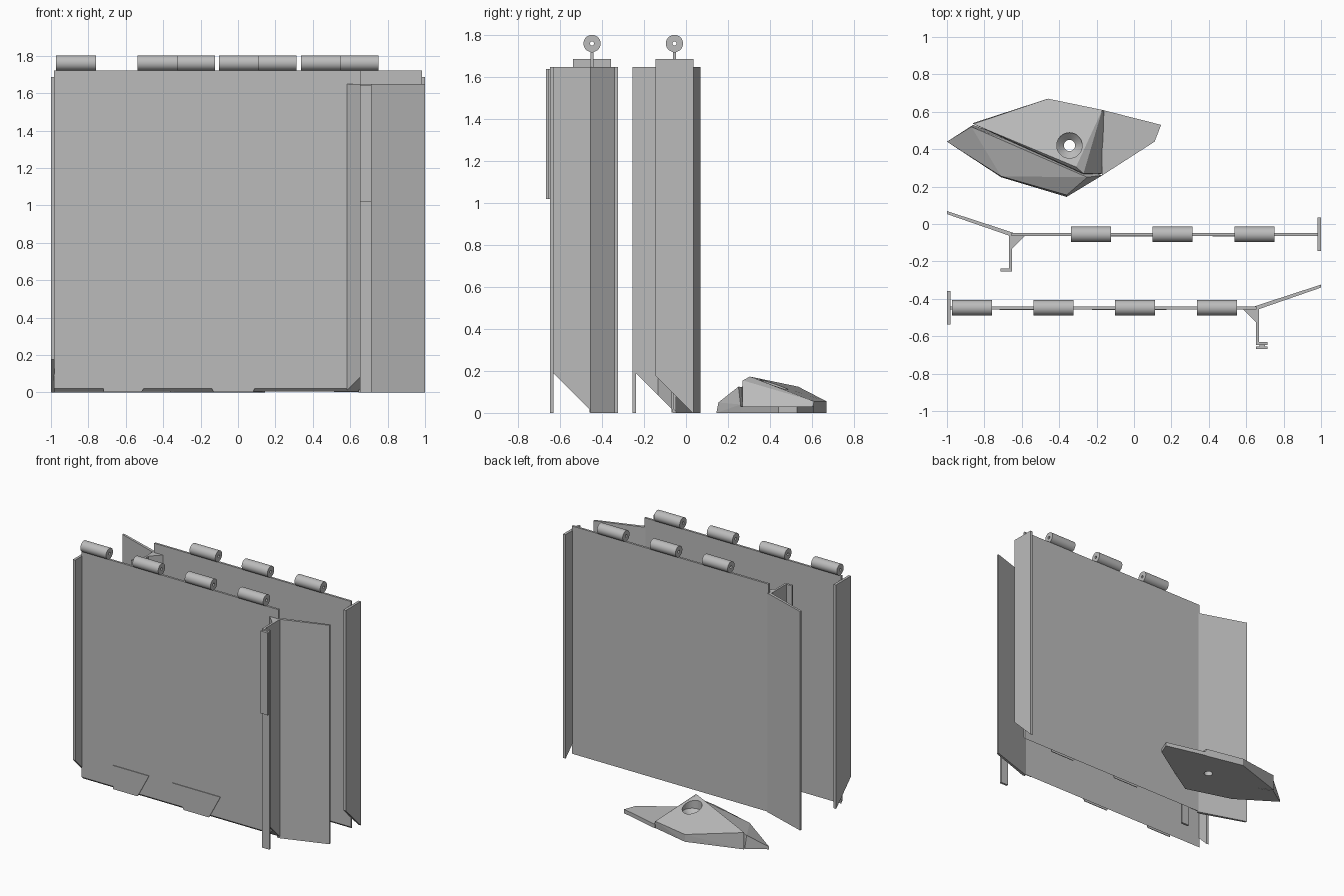
import bpy, bmesh, math
from mathutils import Vector

if "Cube" in bpy.data.objects:
    bpy.data.objects.remove(bpy.data.objects["Cube"], do_unlink=True)

GREY = (0.5, 0.5, 0.5, 1)
steel = bpy.data.materials.new("plain_grey")
steel.use_nodes = True
steel.diffuse_color = GREY
steel.node_tree.nodes["Principled BSDF"].inputs["Base Color"].default_value = GREY


def finish(bm, name):
    bmesh.ops.recalc_face_normals(bm, faces=bm.faces)
    mesh = bpy.data.meshes.new(name)
    bm.to_mesh(mesh)
    bm.free()
    mesh.materials.append(steel)
    obj = bpy.data.objects.new(name, mesh)
    bpy.context.collection.objects.link(obj)
    return obj


def prism(name, outline, z0, z1, side=1, cut_y=None):
    """Plan outline extruded upward; cut_y trims the foot at 45 degrees."""
    bm = bmesh.new()
    face = bm.faces.new([bm.verts.new((side * x, y, z0)) for x, y in outline])
    up = bmesh.ops.extrude_face_region(bm, geom=[face])["geom"]
    bmesh.ops.translate(bm, vec=(0, 0, z1 - z0),
                        verts=[v for v in up if isinstance(v, bmesh.types.BMVert)])
    if cut_y is not None:
        geom = bm.verts[:] + bm.edges[:] + bm.faces[:]
        bmesh.ops.bisect_plane(bm, geom=geom, plane_co=(0, cut_y, 0),
                               plane_no=(0, 1, 1), clear_inner=True)
        rim = [e for e in bm.edges if e.is_boundary]
        if rim:
            bmesh.ops.holes_fill(bm, edges=rim)
    return finish(bm, name)


def rect(x0, x1, y0, y1):
    return [(x0, y0), (x1, y0), (x1, y1), (x0, y1)]


def plate(name, corners, y, thick, side):
    """Thin plate drawn in the front plane."""
    bm = bmesh.new()
    face = bm.faces.new([bm.verts.new((side * x, y, z)) for x, z in corners])
    out = bmesh.ops.extrude_face_region(bm, geom=[face])["geom"]
    bmesh.ops.translate(bm, vec=(0, -thick, 0),
                        verts=[v for v in out if isinstance(v, bmesh.types.BMVert)])
    return finish(bm, name)


def lathe(name, profile, location, axis="Z", closed=False, steps=40):
    """Spin an (r, h) profile round its axis."""
    bm = bmesh.new()
    verts = [bm.verts.new((r, 0, h)) for r, h in profile]
    edges = [bm.edges.new(p) for p in zip(verts, verts[1:])]
    if closed:
        edges.append(bm.edges.new((verts[-1], verts[0])))
    bmesh.ops.spin(bm, geom=verts + edges, cent=(0, 0, 0), axis=(0, 0, 1),
                   angle=math.tau, steps=steps)
    bmesh.ops.remove_doubles(bm, verts=bm.verts, dist=1e-5)
    for v in bm.verts:
        if axis == "X":
            v.co = Vector((v.co.z, v.co.x, v.co.y))
        v.co += Vector(location)
    return finish(bm, name)


def smooth(obj):
    bpy.ops.object.select_all(action="DESELECT")
    obj.select_set(True)
    bpy.context.view_layer.objects.active = obj
    bpy.ops.object.shade_smooth_by_angle(angle=math.radians(35))


def hull(name, points):
    bm = bmesh.new()
    for p in points:
        bm.verts.new(p)
    res = bmesh.ops.convex_hull(bm, input=bm.verts)
    bmesh.ops.delete(bm, geom=[v for v in bm.verts if not v.link_faces], context="VERTS")
    bmesh.ops.dissolve_limit(bm, angle_limit=0.01, verts=bm.verts, edges=bm.edges)
    return finish(bm, name)


def door(label, side, y, hinges):
    # main sheet with trimmed foot, and its end flange
    prism(label + "_panel", rect(-0.985, 0.655, y - 0.008, y + 0.008), 0, 1.72, side, y + 0.012)
    prism(label + "_end_flange", rect(-1, -0.98, y - 0.09, y + 0.09), 0, 1.687, side, y + 0.087)
    # angled wing
    prism(label + "_wing", [(0.645, y - 0.008), (0.665, y - 0.008), (1, y + 0.108),
                            (1, y + 0.124), (0.645, y + 0.008)], 0, 1.65, side)
    # forward flange, corner gusset and lip
    prism(label + "_front_flange", rect(0.653, 0.669, y - 0.2, y), 0, 1.65, side, y + 0.005)
    prism(label + "_gusset", [(0.583, y - 0.008), (0.653, y - 0.078), (0.653, y - 0.008)],
          0, 1.65, side, y + 0.005)
    prism(label + "_lip", rect(0.653, 0.715, y - 0.2, y - 0.184), 0, 1.65, side)
    # foot plates
    for i, (a, b, c, d) in enumerate([(-0.72, -0.42, -0.515, -0.72), (-0.225, 0.175, 0.08, -0.13)]):
        plate(label + "_foot_plate_%d" % i, [(a, 0.18), (b, 0.18), (c, 0.002), (d, 0.002)],
              y - 0.008, 0.005, side)
    # hinge barrels
    for i, x in enumerate(hinges):
        smooth(lathe(label + "_hinge_%d" % i,
                     [(0.01, -0.107), (0.041, -0.107), (0.041, 0.107), (0.01, 0.107)],
                     (x, y, 1.761), "X", True))


door("front_door", 1, -0.448, [-0.865, -0.43, 0.005, 0.445])
door("rear_door", -1, -0.055, [-0.23, 0.205, 0.645])

# seal strip on the front door lip
prism("seal_strip", rect(0.653, 0.715, -0.667, -0.655), 1.02, 1.64)
prism("seal_web", rect(0.67, 0.70, -0.656, -0.647), 1.02, 1.64)

# loose wedge block: rear slope, front slope and thin toe
rear = hull("wedge_rear", [
    (-.86, .54, 0), (-.46, .67, 0), (-.15, .6, 0), (-.16, .27, 0), (-.27, .26, 0),
    (-.86, .535, .125), (-.31, .305, .173), (-.27, .27, .155),
    (-.17, .61, .055), (-.46, .67, .055)])
hull("wedge_front", [
    (-1, .44, 0), (-.86, .53, 0), (-.27, .27, 0), (-.17, .26, 0), (-.36, .145, 0), (-.71, .25, 0),
    (-1, .44, .02), (-.87, .52, .1), (-.25, .25, .125), (-.17, .26, .04),
    (-.36, .155, .05), (-.71, .255, .05)])
prism("wedge_toe", [(-.17, .61), (.145, .53), (.11, .44), (-.17, .26)], 0, 0.03)

# countersunk hole through the wedge
cutter = lathe("hole_cutter", [(0, -.1), (.03, -.1), (.03, .06), (.068, .095), (.068, .3), (0, .3)],
               (-.345, .42, 0))
cutter.hide_render = True
mod = rear.modifiers.new("hole", "BOOLEAN")
mod.operation = "DIFFERENCE"
mod.solver = "EXACT"
mod.object = cutter
bpy.context.view_layer.objects.active = rear
bpy.ops.object.modifier_apply(modifier=mod.name)
bpy.data.objects.remove(cutter, do_unlink=True)
